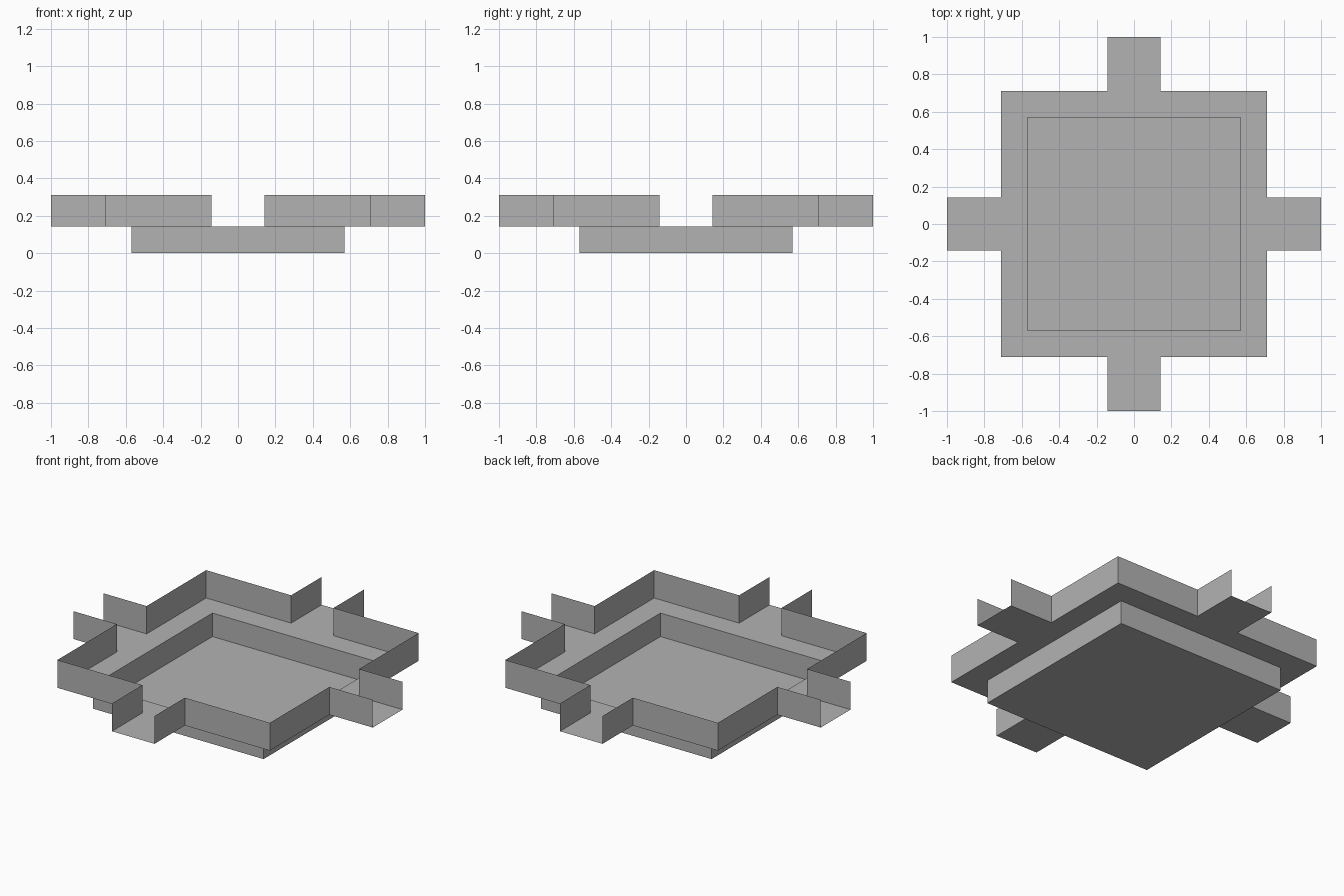
import bpy
import bmesh

cube = bpy.data.objects.get("Cube")
if cube:
    bpy.data.objects.remove(cube, do_unlink=True)

# Half sizes of the arms, tray, sunken basin and channels, then the levels
REACH, TRAY, BASIN, CHANNEL = 1.0, 0.71, 0.57, 0.142
LEDGE_Z, TOP_Z = 0.142, 0.31

grey = bpy.data.materials.new("plain grey")
grey.use_nodes = True
colour = (0.45, 0.45, 0.45, 1)
grey.diffuse_color = colour
grey.node_tree.nodes["Principled BSDF"].inputs["Base Color"].default_value = colour


def finish(name, bm):
    bmesh.ops.remove_doubles(bm, verts=bm.verts, dist=0.0001)
    mesh = bpy.data.meshes.new(name)
    bm.to_mesh(mesh)
    bm.free()
    mesh.materials.append(grey)
    obj = bpy.data.objects.new(name, mesh)
    bpy.context.collection.objects.link(obj)


def add_face(bm, points):
    bm.faces.new([bm.verts.new(p) for p in points])


def floor(bm, x0, x1, y0, y1, z):
    add_face(bm, [(x0, y0, z), (x1, y0, z), (x1, y1, z), (x0, y1, z)])


def walls(bm, path, z0, z1):
    for (ax, ay), (bx, by) in zip(path, path[1:]):
        add_face(bm, [(ax, ay, z0), (bx, by, z0), (bx, by, z1), (ax, ay, z1)])


# Sunken basin: a square floor with four walls, open at the top
bm = bmesh.new()
floor(bm, -BASIN, BASIN, -BASIN, BASIN, 0)
corners = [(-BASIN, -BASIN), (-BASIN, BASIN), (BASIN, BASIN), (BASIN, -BASIN)]
walls(bm, corners + corners[:1], 0, LEDGE_Z)
finish("basin", bm)

# Ledge around the basin, with four channel floors reaching outwards
bm = bmesh.new()
stops = [-REACH, -TRAY, -BASIN, -CHANNEL, CHANNEL, BASIN, TRAY, REACH]
spans = list(zip(stops, stops[1:]))
for x0, x1 in spans:
    for y0, y1 in spans:
        near, far = sorted((abs(x0 + x1) / 2, abs(y0 + y1) / 2))
        if BASIN < far < TRAY or (far > TRAY and near < CHANNEL):
            floor(bm, x0, x1, y0, y1, LEDGE_Z)
finish("ledge", bm)

# One corner wall per quadrant, leaving the channel ends open
corner = [(REACH, CHANNEL), (TRAY, CHANNEL), (TRAY, TRAY),
          (CHANNEL, TRAY), (CHANNEL, REACH)]
for side, sx in (("left", 1), ("right", -1)):
    for end, sy in (("back", 1), ("front", -1)):
        bm = bmesh.new()
        path = [(x * sx, y * sy) for x, y in corner]
        walls(bm, path if sx * sy < 0 else path[::-1], LEDGE_Z, TOP_Z)
        finish(f"{end}_{side}_wall", bm)
